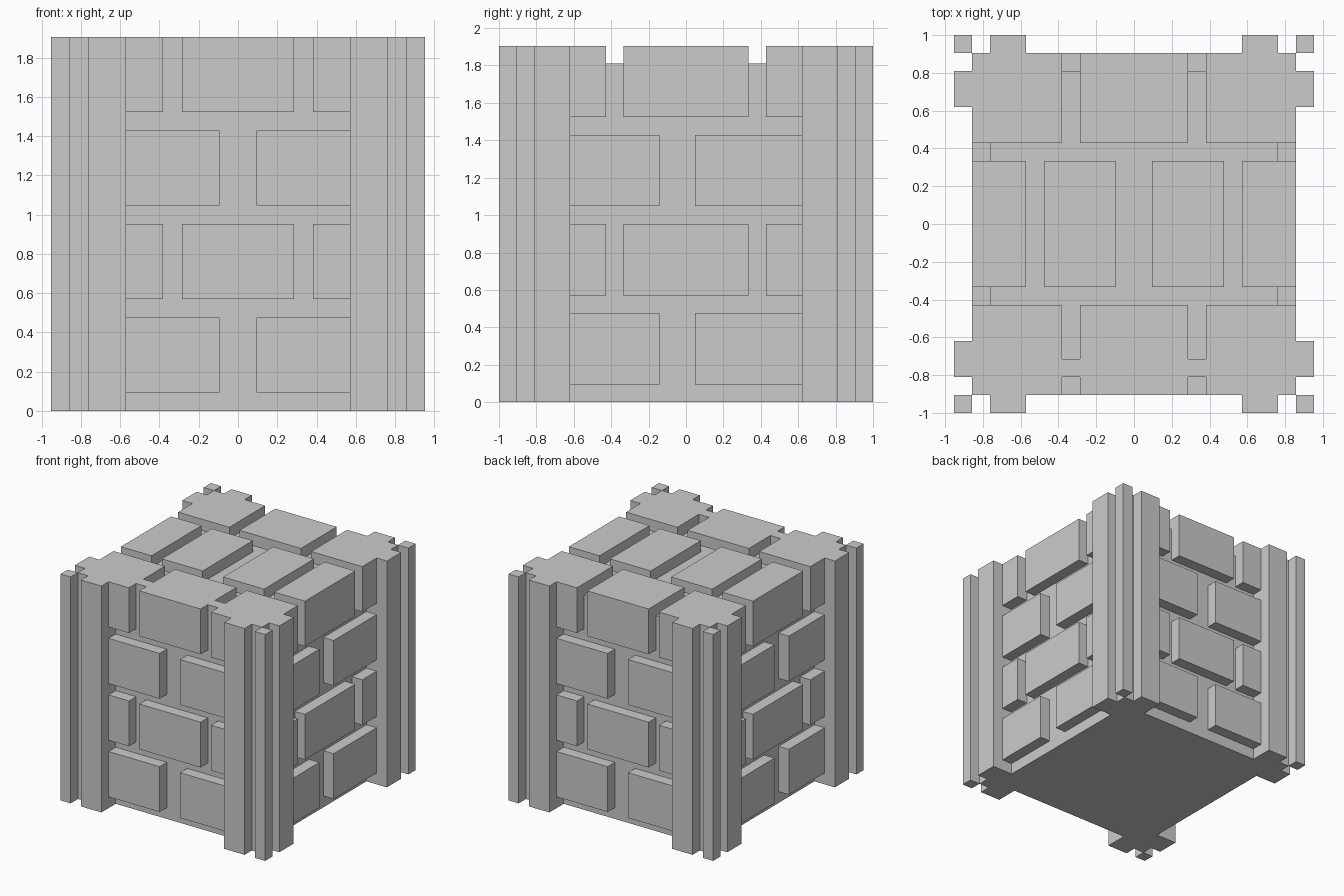
import bpy, bmesh

if "Cube" in bpy.data.objects:
    bpy.data.objects.remove(bpy.data.objects["Cube"])

U = 2 / 21  # every dimension is a whole or half multiple of this unit


def add_box(bm, x, y, z):
    """Box from (min, max) ranges given in units."""
    verts = bmesh.ops.create_cube(bm, size=1)["verts"]
    for v in verts:
        for i, (a, b) in enumerate((x, y, z)):
            v.co[i] = (max(a, b) if v.co[i] > 0 else min(a, b)) * U


def make_object(name, bm):
    mesh = bpy.data.meshes.new(name)
    bm.to_mesh(mesh)
    bm.free()
    ob = bpy.data.objects.new(name, mesh)
    bpy.context.collection.objects.link(ob)
    return ob


def boxes(name, specs):
    bm = bmesh.new()
    for s in specs:
        add_box(bm, *s)
    return make_object(name, bm)


def flip(r, s):
    return (r[0] * s, r[1] * s)


# Mortar core
core = boxes("brick_block", [((-8, 8), (-8.5, 8.5), (0, 19))])

# Wall bricks: four courses alternating between two bonds
front_bond = [[(-6, -1), (1, 6)], [(-6, -4), (-3, 3), (4, 6)]]
side_bond = [[(-6.5, -1.5), (0.5, 6.5)], [(-6.5, -4.5), (-3.5, 3.5), (4.5, 6.5)]]
wall = []
for row in range(4):
    z = (1 + 5 * row, 5 + 5 * row)
    for s in (-1, 1):
        wall += [(r, flip((7.5, 9.5), s), z) for r in front_bond[row % 2]]
        wall += [(flip((7, 9), s), r, z) for r in side_bond[row % 2]]
wall_bricks = boxes("wall_bricks", wall)

# Top paving bricks
top = []
z = (18, 20)
for s in (-1, 1):
    top += [(flip(r, s), (-3.5, 3.5), z) for r in ((1, 5), (6, 8))]
    top += [(r, flip((4.5, 8.5), s), z) for r in ((-8, -4), (-3, 3), (4, 8))]
    top.append((flip((2.5, 4.5), s), (-8.5, -7.5), z))  # closes the front joints
top_bricks = boxes("top_bricks", top)

# Stepped corner pillars
profile = [(6, 6.5), (10, 6.5), (10, 8.5), (9, 8.5), (9, 9.5), (8, 9.5), (8, 10.5), (6, 10.5)]
bm = bmesh.new()
for sx in (-1, 1):
    for sy in (-1, 1):
        face = bm.faces.new([bm.verts.new((x * sx * U, y * sy * U, 0)) for x, y in profile])
        ext = bmesh.ops.extrude_face_region(bm, geom=[face], use_keep_orig=True)["geom"]
        for v in ext:
            if isinstance(v, bmesh.types.BMVert):
                v.co.z = 20 * U
bmesh.ops.recalc_face_normals(bm, faces=bm.faces)
pillars = make_object("corner_pillars", bm)

# Fuse the masonry into one clean shell
parts = [pillars, wall_bricks, top_bricks]
for part in parts:
    mod = core.modifiers.new("union_" + part.name, "BOOLEAN")
    mod.operation = "UNION"
    mod.solver = "EXACT"
    mod.use_self = True
    mod.object = part
fused = bpy.data.meshes.new_from_object(core.evaluated_get(bpy.context.evaluated_depsgraph_get()))
core.modifiers.clear()
core.data = fused
for part in parts:
    bpy.data.objects.remove(part)

# Slim outer corner posts
boxes("corner_posts", [(flip((9, 10), sx), flip((9.5, 10.5), sy), (0, 20))
                       for sx in (-1, 1) for sy in (-1, 1)])
